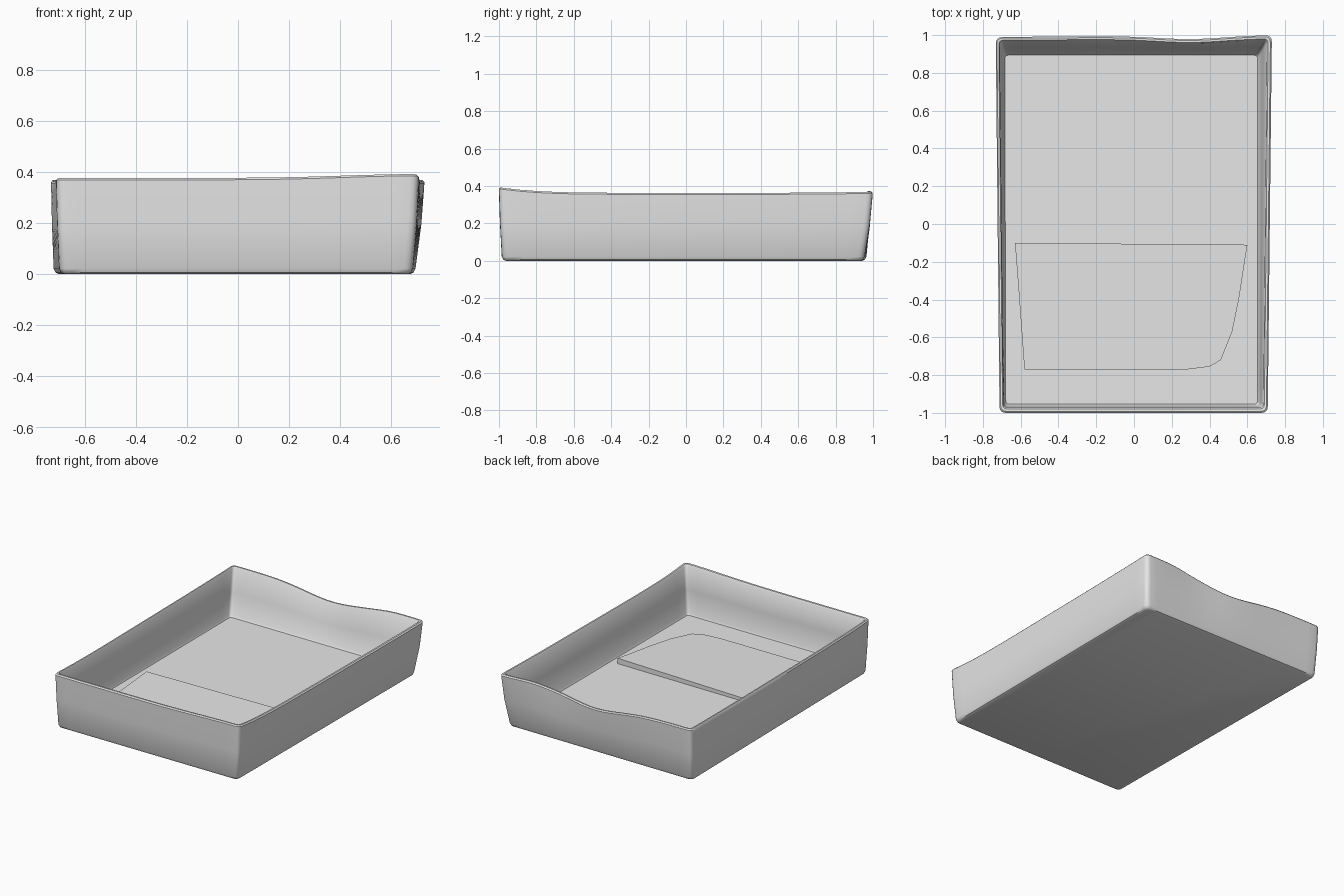
import bpy, bmesh, math
from mathutils import Vector

if "Cube" in bpy.data.objects:
    bpy.data.objects.remove(bpy.data.objects["Cube"], do_unlink=True)

grey = bpy.data.materials.new("plain_grey")
grey.use_nodes = True
GREY = (0.8, 0.8, 0.8, 1.0)
grey.diffuse_color = GREY
grey.node_tree.nodes["Principled BSDF"].inputs["Base Color"].default_value = GREY


def finish(bm, name, angle):
    bmesh.ops.recalc_face_normals(bm, faces=bm.faces)
    mesh = bpy.data.meshes.new(name)
    bm.to_mesh(mesh)
    bm.free()
    obj = bpy.data.objects.new(name, mesh)
    bpy.context.collection.objects.link(obj)
    mesh.materials.append(grey)
    bpy.ops.object.select_all(action='DESELECT')
    obj.select_set(True)
    bpy.context.view_layer.objects.active = obj
    bpy.ops.object.shade_smooth_by_angle(angle=math.radians(angle))
    return obj


def rounded_loop(corners, radius, arc=4, cuts=24):
    """Rounded outline through four corners, each side cut evenly."""
    pts = [Vector(c) for c in corners]
    arcs = []
    for i, p in enumerate(pts):
        a = p + (pts[i - 1] - p).normalized() * radius
        b = p + (pts[(i + 1) % 4] - p).normalized() * radius
        arcs.append([a * (1 - t) ** 2 + p * 2 * t * (1 - t) + b * t * t
                     for t in (k / arc for k in range(arc + 1))])
    loop = []
    for i in range(4):
        a, b = arcs[i][-1], arcs[(i + 1) % 4][0]
        loop += arcs[i] + [a.lerp(b, k / cuts) for k in range(1, cuts)]
    return loop


def bump(x, centre, width):
    return math.exp(-((x - centre) / width) ** 2)


def rim_height(x, y):
    """Uneven rim: raised front corner, dipped back wall."""
    z = 0.363 + 0.014 * max(0, -y) ** 4 + 0.006 * max(0, y) ** 4
    z += 0.016 * bump(x, 0.7, 0.4) * max(0, -y) ** 6
    if y > 0.9:
        z -= 0.05 * bump(x, 0.02, 0.28) - 0.006 * bump(x, 0.5, 0.12)
    return z


def rim_pull(x, y):
    """The back wall leans slightly inwards beside its dip."""
    return -0.018 * bump(x, 0.3, 0.25) if y > 0.9 else 0


# Tray outlines: front left, front right, back right, back left as drawn
bottom = [(-0.70, -0.985), (0.685, -0.985), (0.695, 0.955), (-0.722, 0.965)]
top = [(-0.712, -1.0), (0.708, -1.0), (0.730, 1.0), (-0.732, 0.99)]
top_in = [(-0.690, -0.972), (0.684, -0.972), (0.704, 0.975), (-0.711, 0.968)]
floor = [(-0.685, -0.96), (0.660, -0.96), (0.660, 0.90), (-0.690, 0.90)]


def inset(corners, d):
    return [(x - math.copysign(d, x), y - math.copysign(d, y)) for x, y in corners]


def mix(a, b, t):
    return [(p[0] + (q[0] - p[0]) * t, p[1] + (q[1] - p[1]) * t) for p, q in zip(a, b)]


# (corners, corner radius, share of rim height, height offset)
layers = [
    (inset(bottom, 0.022), 0.02, 0, 0.0),
    (inset(bottom, 0.008), 0.03, 0, 0.006),
    (bottom, 0.035, 0, 0.022),
    (mix(bottom, top, 0.65), 0.035, 0.5, 0.01),
    (mix(bottom, top, 0.95), 0.035, 0.9, 0.0),
    (top, 0.035, 1, -0.008),
    (mix(top, top_in, 0.3), 0.03, 1, 0.0),
    (mix(top, top_in, 0.75), 0.025, 1, 0.0),
    (top_in, 0.02, 1, -0.008),
    (mix(top_in, floor, 0.5), 0.02, 0.5, 0.025),
    (mix(top_in, floor, 0.96), 0.02, 0, 0.065),
    (inset(floor, 0.006), 0.02, 0, 0.052),
]

# Tray shell
bm = bmesh.new()
rings = []
for corners, radius, share, offset in layers:
    ring = []
    for p in rounded_loop(corners, radius):
        z = share * rim_height(p.x, p.y) + offset
        ring.append(bm.verts.new((p.x, p.y + share * rim_pull(p.x, p.y), z)))
    rings.append(ring)
for low, high in zip(rings, rings[1:]):
    n = len(low)
    for i in range(n):
        bm.faces.new((low[i], low[(i + 1) % n], high[(i + 1) % n], high[i]))
bm.faces.new(rings[0])
bm.faces.new(rings[-1])
finish(bm, "tray", 40)

# Thin wedge on the tray floor, thickest along its back edge
outline = [(-0.63, -0.10), (-0.61, -0.36), (-0.58, -0.77), (0.28, -0.77), (0.40, -0.755),
           (0.46, -0.72), (0.52, -0.57), (0.555, -0.40), (0.60, -0.11)]
bm = bmesh.new()
upper, lower = [], []
for x, y in outline:
    back = (y + 0.77) / 0.67
    upper.append(bm.verts.new((x, y, 0.062 + back * (0.018 + 0.016 * x))))
    lower.append(bm.verts.new((x, y, 0.045)))
n = len(outline)
for i in range(n):
    bm.faces.new((lower[i], lower[(i + 1) % n], upper[(i + 1) % n], upper[i]))
bm.faces.new(upper)
bm.faces.new(lower)
finish(bm, "floor_wedge", 30)
